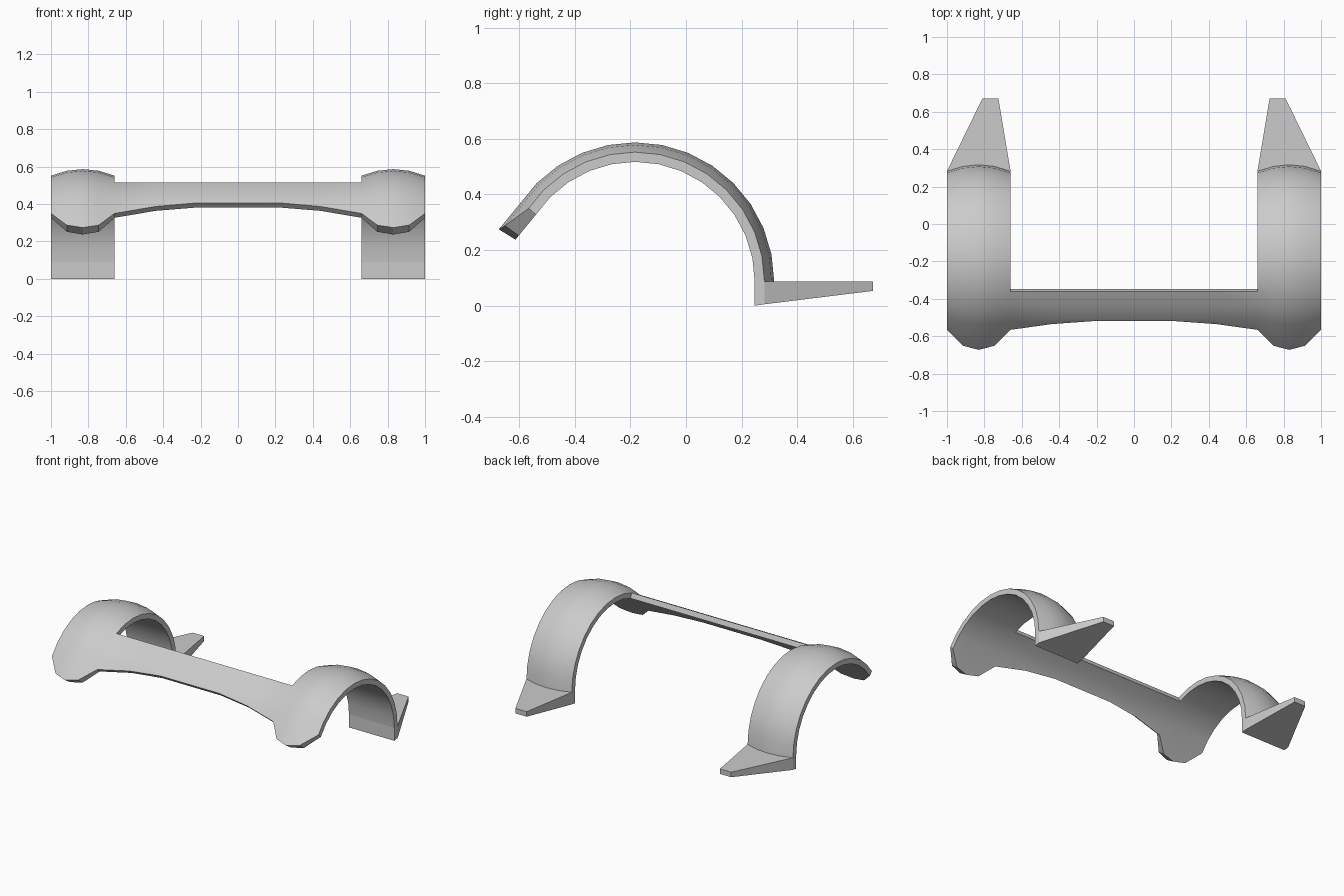
import bpy, bmesh, math

if "Cube" in bpy.data.objects:
    bpy.data.objects.remove(bpy.data.objects["Cube"])

CY, CZ = -0.183, 0.087      # arc centre
R_IN = 0.43
STEP = math.radians(11.25)
N = 12                      # arc steps, followed by one straight extension
BAR_START = 10              # the crossbar only uses the last rows


def finish(name, bm):
    bmesh.ops.recalc_face_normals(bm, faces=bm.faces)
    me = bpy.data.meshes.new(name)
    bm.to_mesh(me)
    bm.free()
    ob = bpy.data.objects.new(name, me)
    bpy.context.collection.objects.link(ob)
    bpy.ops.object.select_all(action='DESELECT')
    ob.select_set(True)
    bpy.context.view_layer.objects.active = ob
    bpy.ops.object.shade_smooth_by_angle(angle=math.radians(25))
    return ob


# Columns across the width: x, outer radius, inner tip length, outer tip length
half = [(0.22, 0.465, 0.012, 0.012), (0.44, 0.465, 0.035, 0.037),
        (0.66, 0.465, 0.083, 0.085), (0.745, 0.491, 0.18, 0.19),
        (0.83, 0.50, 0.199, 0.215), (0.915, 0.491, 0.18, 0.19),
        (1.0, 0.465, 0.083, 0.085)]
columns = [(-x, r, a, b) for x, r, a, b in reversed(half)] + half


def arc_point(x, r, i, ext):
    a = min(i, N) * STEP
    y, z = CY + r * math.cos(a), CZ + r * math.sin(a)
    if i > N:
        t = (N + 0.5) * STEP
        y -= ext * math.sin(t)
        z += ext * math.cos(t)
    return x, y, z


# Arched bands and crossbar as one curved shell with thickness
bm = bmesh.new()
cache = {}


def vert(c, i, outer):
    key = (c, i, outer)
    if key not in cache:
        x, r, a, b = columns[c]
        cache[key] = bm.verts.new(
            arc_point(x, r if outer else R_IN, i, b if outer else a))
    return cache[key]


edges = {}
for c in range(len(columns) - 1):
    is_bar = abs(columns[c][0] + columns[c + 1][0]) / 2 < 0.66
    for i in range(BAR_START if is_bar else 0, N + 1):
        ring = [(c, i), (c + 1, i), (c + 1, i + 1), (c, i + 1)]
        for outer in (True, False):
            bm.faces.new([vert(*p, outer) for p in ring])
        for p, q in zip(ring, ring[1:] + ring[:1]):
            k = frozenset((p, q))
            edges[k] = None if k in edges else (p, q)
for e in edges.values():
    if e:
        p, q = e
        bm.faces.new([vert(*p, True), vert(*q, True),
                      vert(*q, False), vert(*p, False)])
finish("arched_bands_and_crossbar", bm)

# Tapered feet: sections along y (y, x min, x max, bottom z)
for side, name in ((1, "right_foot"), (-1, "left_foot")):
    bm = bmesh.new()
    rings = []
    for y, x0, x1, z0 in ((CY + R_IN, 0.66, 1.0, 0.0),
                          (0.283, 0.66, 1.0, 0.005),
                          (0.672, 0.725, 0.81, 0.053)):
        rings.append([bm.verts.new((side * x, y, z)) for x, z in
                      ((x0, z0), (x1, z0), (x1, CZ), (x0, CZ))])
    for a, b in zip(rings, rings[1:]):
        for k in range(4):
            n = (k + 1) % 4
            bm.faces.new((a[k], a[n], b[n], b[k]))
    # Small crowned ledge under the band
    bm.faces.new(rings[0])
    bm.faces.new(rings[-1])
    finish(name, bm)
